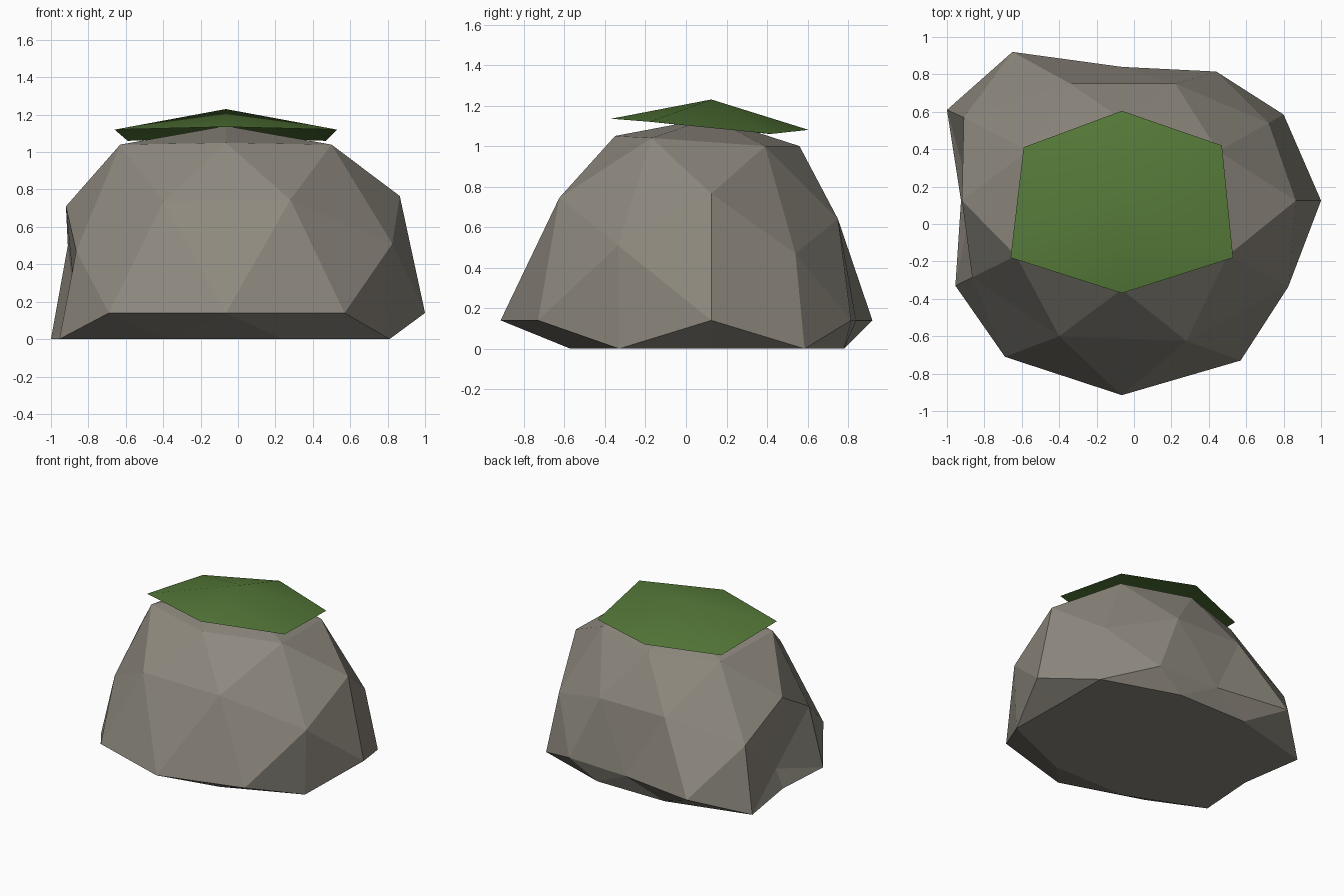
import bpy, bmesh
from mathutils import Vector

if "Cube" in bpy.data.objects:
    bpy.data.objects.remove(bpy.data.objects["Cube"])

CX, CY = -0.065, 0.125   # axis of the boulder
QUADS = [(1, -1), (-1, -1), (1, 1), (-1, 1)]   # front right, front left, back right, back left


def finish(bm, name, color, smooth=False):
    mesh = bpy.data.meshes.new(name)
    bmesh.ops.recalc_face_normals(bm, faces=bm.faces)
    for f in bm.faces:
        f.smooth = smooth
    bm.to_mesh(mesh)
    bm.free()
    mat = bpy.data.materials.new(name + "_colour")
    mat.diffuse_color = (*color, 1)
    mat.use_nodes = True
    mat.node_tree.nodes["Principled BSDF"].inputs["Base Color"].default_value = mat.diffuse_color
    mesh.materials.append(mat)
    obj = bpy.data.objects.new(name, mesh)
    bpy.context.collection.objects.link(obj)
    return obj


# Boulder: once-subdivided icosahedron, each ring of points weathered, base cut flat.
# Ring of four: sphere direction -> positions per quadrant
a, b = 0.5257, 0.8507
fours = {
    (0.5, 0.309, 0.809): [(.50, -.17, 1.04), (-.63, -.17, 1.04), (.45, .39, 1.0), (-.57, .39, 1.0)],
    (0.309, 0.809, 0.5): [(.28, -.625, .745), (-.40, -.60, .735), (.22, .75, .64), (-.34, .75, .64)],
    (0.809, 0.5, 0.309): [(.825, -.335, .51), (-.865, -.285, .47), (.72, .54, .47), (-.91, .57, .5)],
    (a, b, 0): [(.57, -.73, .14), (-.69, -.71, .14), (.44, .815, .14), (-.65, .92, .14)],
    (0.809, 0.5, -0.309): [(.81, -.33, 0), (-.955, -.33, 0), (.80, .585, 0), (-1.0, .61, 0)],
    (0.309, 0.809, -0.5): [(.24, -.57, 0), (-.38, -.57, 0), (.22, .78, 0), (-.36, .78, 0)],
    (0.5, 0.309, -0.809): [(.42, -.17, 0), (-.55, -.17, 0), (.42, .42, 0), (-.55, .42, 0)],
}
# Points lying on the two symmetry planes
singles = {
    (0, 0, 1): (CX, CY, 1.14),
    (0, -a, b): (CX, -.35, 1.05), (0, a, b): (CX, .56, 1.0),
    (b, 0, a): (.865, CY, .765), (-b, 0, a): (-.92, CY, .71),
    (0, -1, 0): (CX, -.915, .14), (0, 1, 0): (CX, .84, .14),
    (1, 0, 0): (1.0, CY, .14), (-1, 0, 0): (-.865, CY, .14),
    (b, 0, -a): (.80, CY, 0), (-b, 0, -a): (-.925, CY, 0),
    (0, -a, -b): (CX, -.35, 0), (0, a, -b): (CX, .56, 0),
    (0, 0, -1): (CX, CY, 0),
}
targets = dict(singles)
for (dx, dy, dz), pts in fours.items():
    for (sx, sy), p in zip(QUADS, pts):
        targets[(dx * sx, dy * sy, dz)] = p

bm = bmesh.new()
moves = [(bm.verts.new(Vector(d).normalized()), p) for d, p in targets.items()]
bmesh.ops.convex_hull(bm, input=bm.verts)
for v, p in moves:
    v.co = p
finish(bm, "boulder", (0.27, 0.25, 0.21))

# Moss cap: shallow six-sided open cap tilted slightly to the back
bm = bmesh.new()
top = bm.verts.new((CX, 0.125, 1.23))
rim = [bm.verts.new(p) for p in [
    (CX, -.37, 1.135), (.53, -.18, 1.12), (.47, .42, 1.06),
    (CX, .605, 1.08), (-.59, .41, 1.06), (-.66, -.18, 1.12)]]
for i in range(6):
    bm.faces.new((top, rim[i], rim[(i + 1) % 6]))
finish(bm, "moss_cap", (0.09, 0.19, 0.04), smooth=True)
